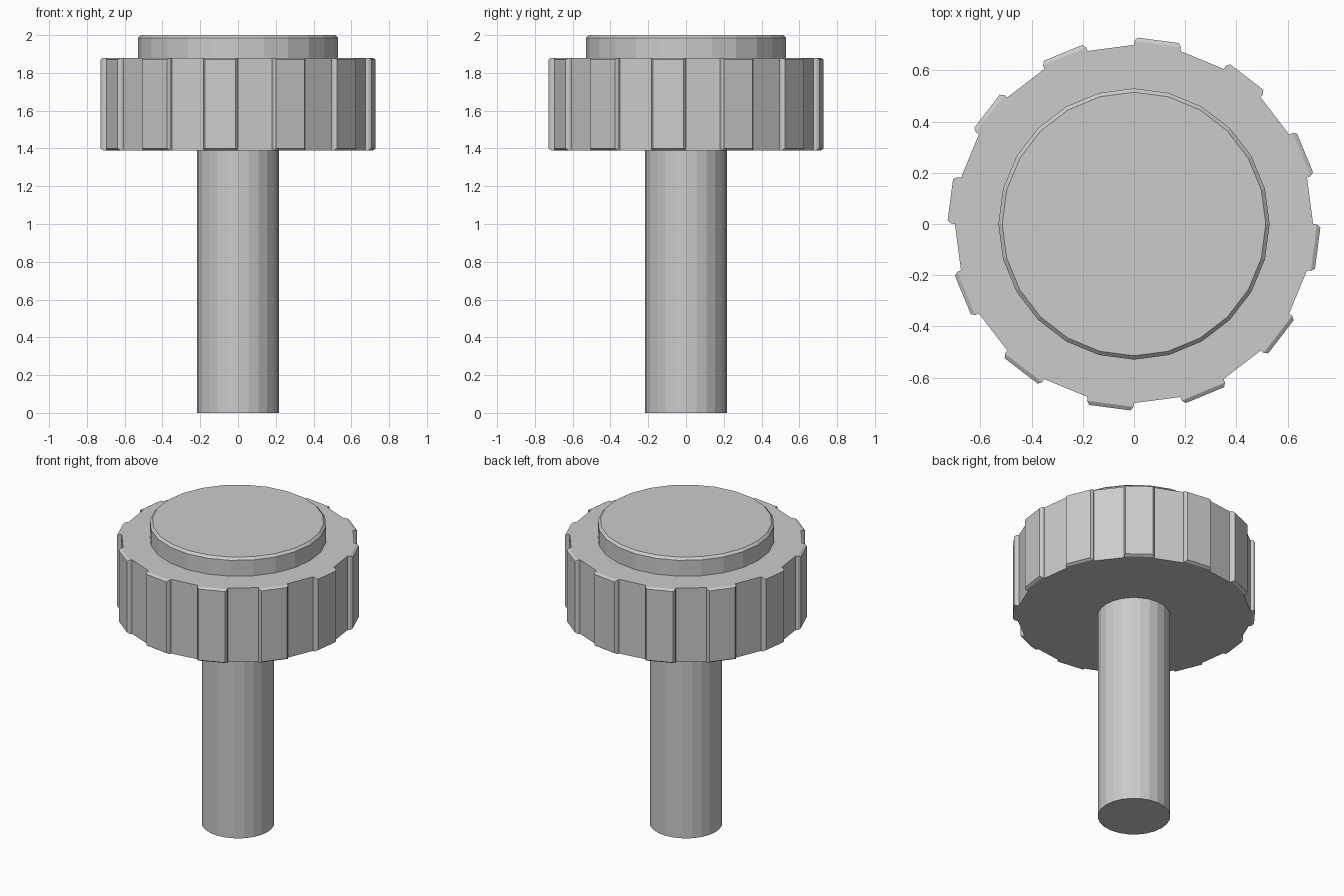
import bpy, bmesh, math

if "Cube" in bpy.data.objects:
    bpy.data.objects.remove(bpy.data.objects["Cube"])

SIDES = 24

# Lathe profile (radius, height): stem, knob head, raised cap with chamfer
PROFILE = [(0.218, 0), (0.218, 1.39), (0.70, 1.39), (0.70, 1.88),
           (0.53, 1.88), (0.53, 1.985), (0.515, 2.0)]
HEAD_BAND = 2  # profile segment that carries the grip teeth

bm = bmesh.new()
rings = []
for r, z in PROFILE:
    rings.append([bm.verts.new((r * math.cos(2 * math.pi * i / SIDES),
                                r * math.sin(2 * math.pi * i / SIDES), z))
                  for i in range(SIDES)])

# Side bands, collecting every other head face for the teeth
teeth = []
for b, (low, high) in enumerate(zip(rings, rings[1:])):
    for i in range(SIDES):
        j = (i + 1) % SIDES
        face = bm.faces.new((low[i], low[j], high[j], high[i]))
        if b == HEAD_BAND and i % 2 == 1:
            teeth.append(face)

# End caps
bm.faces.new(rings[0][::-1])
bm.faces.new(rings[-1])
bm.normal_update()

# Grip teeth: straight wall, then a chamfered outer face
teeth = bmesh.ops.extrude_discrete_faces(bm, faces=teeth)["faces"]
for face in teeth:
    face.normal_update()
    n = face.normal.copy()
    for v in face.verts:
        v.co += n * 0.015
bm.normal_update()
bmesh.ops.inset_individual(bm, faces=teeth, thickness=0.014, depth=0.015)
bm.normal_update()

mesh = bpy.data.meshes.new("knob_with_stem")
bm.to_mesh(mesh)
bm.free()
knob = bpy.data.objects.new("knob_with_stem", mesh)
bpy.context.collection.objects.link(knob)
